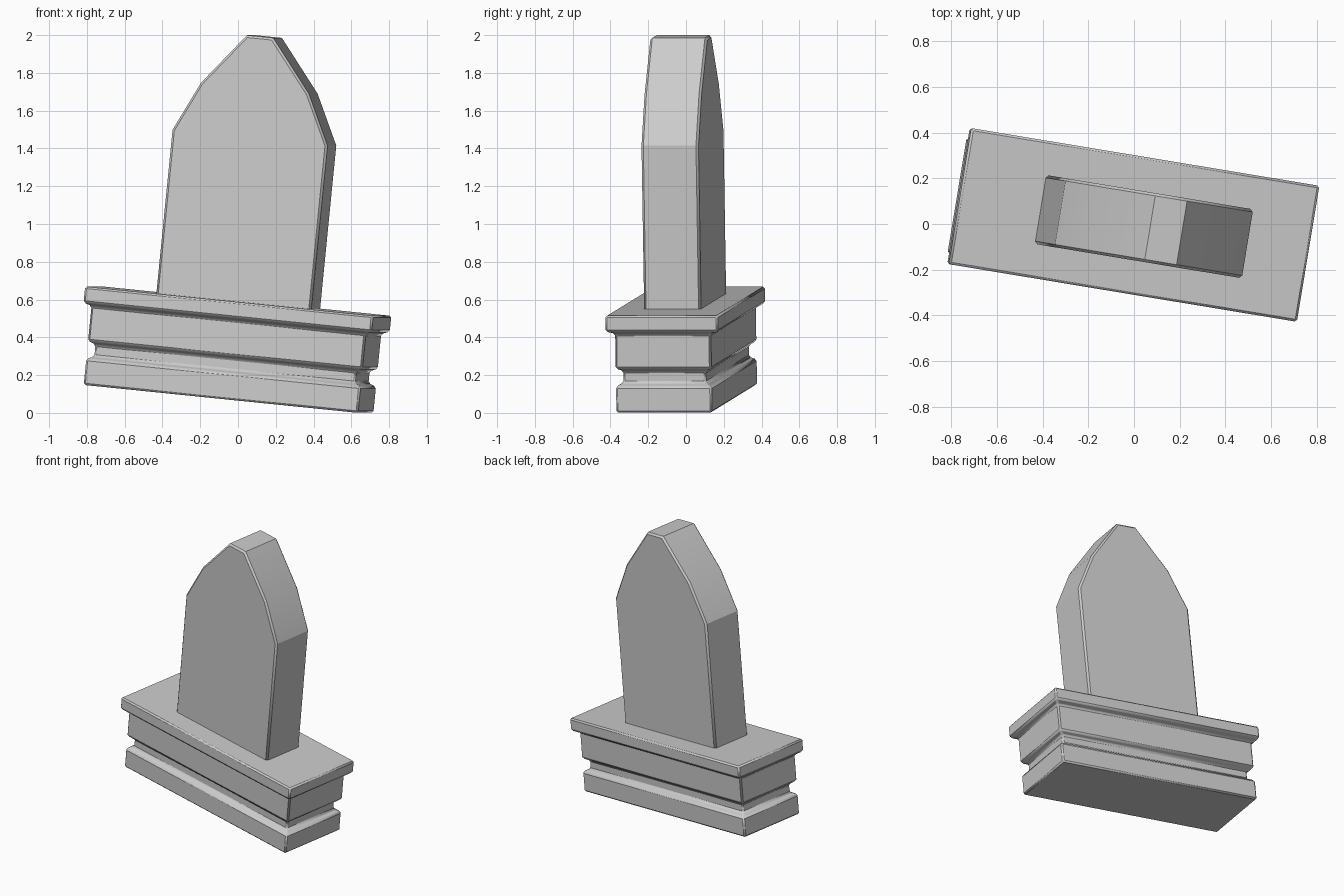
import bpy, bmesh, math
from mathutils import Matrix

if "Cube" in bpy.data.objects:
    bpy.data.objects.remove(bpy.data.objects["Cube"])

# Whole marker leans sideways and is turned slightly
LEAN = (Matrix.Translation((-0.05, 0.004, 0.074))
        @ Matrix.Rotation(math.radians(-9.4), 4, 'Z')
        @ Matrix.Rotation(math.radians(5.73), 4, 'Y'))


def loft(name, rings, bevel):
    """Skin closed rings of equal point count, cap both ends, bevel edges."""
    bm = bmesh.new()
    loops = [[bm.verts.new(p) for p in ring] for ring in rings]
    n = len(loops[0])
    for a, b in zip(loops, loops[1:]):
        for i in range(n):
            j = (i + 1) % n
            bm.faces.new((a[i], a[j], b[j], b[i]))
    bm.faces.new(loops[0][::-1])
    bm.faces.new(loops[-1])
    bmesh.ops.recalc_face_normals(bm, faces=bm.faces)
    mesh = bpy.data.meshes.new(name)
    bm.to_mesh(mesh)
    bm.free()
    obj = bpy.data.objects.new(name, mesh)
    bpy.context.collection.objects.link(obj)
    obj.matrix_world = LEAN
    mod = obj.modifiers.new("edge_bevel", 'BEVEL')
    mod.width = bevel
    mod.segments = 1
    mod.limit_method = 'ANGLE'
    mod.angle_limit = math.radians(60 if name == "headstone" else 25)
    bpy.ops.object.select_all(action='DESELECT')
    obj.select_set(True)
    bpy.context.view_layer.objects.active = obj
    bpy.ops.object.shade_smooth_by_angle(angle=math.radians(20))
    return obj


# Plinth: height, half length, half depth of each step
steps = [(0, .74, .257), (.139, .74, .257), (.155, .704, .222),
         (.218, .704, .222), (.234, .74, .257), (.42, .74, .257),
         (.435, .777, .302), (.52, .777, .302)]
loft("plinth", [[(sx * x, sy * y, z) for sx, sy in
                 ((-1, -1), (1, -1), (1, 1), (-1, 1))]
                for z, x, y in steps], 0.01)

# Headstone: mirrored pointed outline extruded front to back
half = [(.418, .50), (.418, 1.39), (.291, 1.653), (.071, 1.928)]
outline = half + [(-x, z) for x, z in reversed(half)]
loft("headstone", [[(x, y, z) for x, z in outline]
                   for y in (-.153, .153)], 0.012)
